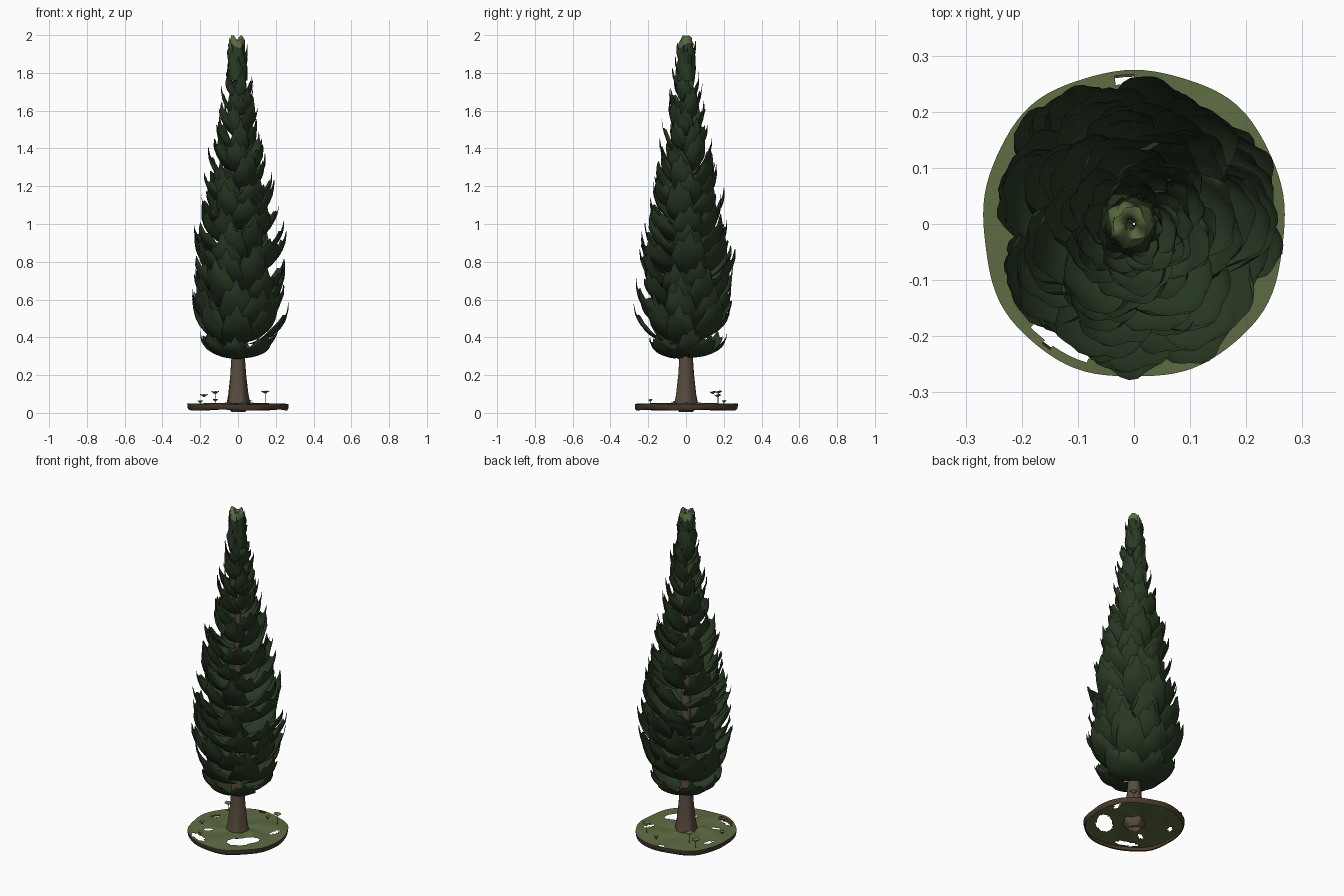
import bpy, bmesh, math, random
from math import sin, cos, pi
from mathutils import Vector

random.seed(23)
cube = bpy.data.objects.get("Cube")
if cube:
    bpy.data.objects.remove(cube, do_unlink=True)


def material(name, rgb):
    m = bpy.data.materials.new(name)
    m.use_nodes = True
    m.diffuse_color = (*rgb, 1)
    bsdf = next(n for n in m.node_tree.nodes if n.type == 'BSDF_PRINCIPLED')
    bsdf.inputs["Base Color"].default_value = (*rgb, 1)
    return m


DARK = material("dark foliage green", (0.022, 0.041, 0.017))
MOSS = material("moss green", (0.11, 0.15, 0.055))
BARK = material("bark brown", (0.10, 0.07, 0.047))
SOIL = material("soil brown", (0.065, 0.042, 0.026))


def finish(name, bm, mats, angle=50):
    mesh = bpy.data.meshes.new(name)
    bm.to_mesh(mesh)
    bm.free()
    for m in mats:
        mesh.materials.append(m)
    ob = bpy.data.objects.new(name, mesh)
    bpy.context.collection.objects.link(ob)
    bpy.ops.object.select_all(action='DESELECT')
    ob.select_set(True)
    bpy.context.view_layer.objects.active = ob
    bpy.ops.object.shade_smooth_by_angle(angle=math.radians(angle))
    return ob


def grid(bm, rows, closed=False):
    """Skin a list of point rows with quads."""
    vs = [[bm.verts.new(p) for p in row] for row in rows]
    n = len(rows[0])
    faces = []
    for a, b in zip(vs, vs[1:]):
        for i in range(n if closed else n - 1):
            j = (i + 1) % n
            faces.append(bm.faces.new((a[i], a[j], b[j], b[i])))
    return faces


def lookup(table, x):
    """Linear interpolation in a short profile."""
    for (x0, y0), (x1, y1) in zip(table, table[1:]):
        if x <= x1:
            f = max(0, (x - x0) / (x1 - x0))
            return y0 + f * (y1 - y0)
    return table[-1][1]


# Trunk with a flared, fluted foot
TRUNK = [(0, 0.03), (0.04, 0.062), (0.1, 0.052), (0.2, 0.042), (0.32, 0.034), (1.0, 0.024), (1.9, 0.002)]
bm = bmesh.new()
rows = []
for z in (0.005, 0.04, 0.06, 0.1, 0.2, 0.32, 0.6, 1.0, 1.4, 1.9):
    flute = 0.13 * math.exp(-z * 6)
    rows.append([Vector((cos(a) * r, sin(a) * r, z)) for a in [2 * pi * i / 20 for i in range(20)]
                 for r in [lookup(TRUNK, z) * (1 + flute * sin(5 * a + 1))]])
grid(bm, rows, True)
finish("trunk", bm, [BARK])

# Foliage silhouette: height of the leaf tips against radius
OUTLINE = [(0.35, 0.185), (0.45, 0.225), (0.58, 0.264), (0.85, 0.258), (1.0, 0.24), (1.2, 0.2),
           (1.4, 0.155), (1.6, 0.112), (1.8, 0.078), (1.92, 0.052), (2.0, 0.04)]


def leaf(bm, angle, z0, height, half, radius):
    """One broad cupped scale sweeping out and up from the trunk to a lobed tip."""
    r0 = lookup(TRUNK, z0) * 0.6
    lean = random.uniform(-0.3, 0.3) * half
    lobe = random.uniform(-0.8, 0.8)
    drop = random.uniform(0.15, 0.32)
    rows = []
    steps, cols = 9, 12
    for k in range(steps + 1):
        t = k / steps
        row = []
        for c in range(cols + 1):
            u = 2 * c / cols - 1
            # outer corners stop short, side lobes break up the end
            reach = t * (1 - drop * abs(u) ** 1.2 + 0.05 * (cos(3 * pi * u + lobe) - 1))
            width = half * (1 - 0.38 * max(0, (t - 0.5) / 0.5) ** 1.5)
            a = angle + u * width + lean * t * t
            r = r0 + (radius - r0) * sin(min(reach, 1) * pi / 2) ** 0.85
            r *= 1 - 0.07 * u * u
            r += 0.005 * sin(9 * t + 5 * lobe + 4 * u) * t
            row.append(Vector((cos(a) * r, sin(a) * r, z0 + height * reach ** 1.8)))
        rows.append(row)
    return grid(bm, rows)


bm = bmesh.new()
tiers = 17
for i in range(tiers):
    f = i / (tiers - 1)
    z0 = 0.285 + 1.47 * f ** 1.06
    height = (0.25 - 0.08 * f) if i else 0.14
    count = round(8.4 - 3.4 * f)
    for j in range(count):
        angle = 2 * pi * (j + 0.5 * (i % 2) + random.uniform(-0.16, 0.16)) / count + i * 0.3
        h = height * random.uniform(0.82, 1.15)
        z = z0 + (random.uniform(-0.02, 0.025) if i else random.uniform(0, 0.015))
        radius = lookup(OUTLINE, z + h) * random.uniform(0.91, 1.05)
        leaf(bm, angle, z, h, pi / count * 1.42, radius)
finish("foliage", bm, [DARK], 70)

# Crown: lumpy sleeve closing over the tip, with a pale curled-in rim
bm = bmesh.new()
rows = []
for k, (r, z) in enumerate(((0.05, 1.76), (0.052, 1.83), (0.044, 1.87), (0.047, 1.91), (0.039, 1.945),
                            (0.036, 1.965), (0.029, 1.986), (0.019, 1.984), (0.011, 1.968), (0.008, 1.93))):
    row = []
    for i in range(24):
        a = 2 * pi * i / 24
        lump = r * (1 + 0.13 * sin(3 * a + 1.7 * k) + 0.06 * sin(7 * a - k))
        row.append(Vector((cos(a) * lump - 0.006, sin(a) * lump, z + 0.013 * sin(2 * a + 0.8) * (k > 3))))
    rows.append(row)
grid(bm, rows, True)
for j in range(5):
    leaf(bm, j * 2.5, 1.77 + 0.012 * j, 0.17, 0.9, 0.05)
for face in bm.faces:
    face.material_index = int(face.calc_center_median().z > 1.94)
finish("crown", bm, [DARK, MOSS], 70)

# Ground disc with worn holes: (x, y, half length, half width, turn)
HOLES = [(0.115, -0.115, 0.09, 0.045, pi / 4), (-0.12, -0.21, 0.06, 0.022, -0.42),
         (-0.01, 0.257, 0.018, 0.01, 0), (-0.13, -0.1, 0.025, 0.012, 0.5),
         (0.19, 0.08, 0.03, 0.014, 1.2), (-0.2, 0.07, 0.025, 0.012, 1.0)]


def in_hole(p):
    for x, y, a, b, turn in HOLES:
        dx, dy = p.x - x, p.y - y
        u = dx * cos(turn) + dy * sin(turn)
        v = dy * cos(turn) - dx * sin(turn)
        if (u / a) ** 2 + (v / b) ** 2 < 1:
            return True
    return False


def disc_ring(r, z, wave, seg=96):
    pts = []
    for i in range(seg):
        a = 2 * pi * i / seg
        edge = r * (1 + 0.014 * sin(4 * a - 1.6) + 0.006 * sin(9 * a))
        edge *= 1 + 0.018 * sin(a) ** 2
        pts.append(Vector((cos(a) * edge, sin(a) * edge, z + wave * sin(5 * a + r * 20))))
    return pts


bm = bmesh.new()
top = grid(bm, [disc_ring(0.03 + 0.00807 * k, 0.052 - 0.0002 * k, 0.003) for k in range(31)], True)
bmesh.ops.delete(bm, geom=[f for f in top if in_hole(f.calc_center_median())], context='FACES')
finish("moss_ground", bm, [MOSS])

# Earthy rim hanging below the edge of the moss
bm = bmesh.new()
grid(bm, [disc_ring(r, z, 0.003) for r, z in
          ((0.272, 0.046), (0.2715, 0.034), (0.269, 0.022), (0.264, 0.015), (0.26, 0.019))], True)
finish("soil_rim", bm, [SOIL])

# Sprouts: thin stem with a flat ragged cap
bm = bmesh.new()
for x, y, z, size in ((-0.12, 0.14, 0.113, 0.022), (0.145, 0.17, 0.115, 0.022),
                      (-0.18, 0.165, 0.097, 0.022), (-0.12, -0.19, 0.072, 0.014),
                      (0.06, 0.2, 0.066, 0.014), (-0.2, -0.06, 0.064, 0.014)):
    rows = []
    for r, h in ((0.001, 0.045), (0.001, z - 0.014), (size * 0.6, z - 0.005), (size, z)):
        rows.append([Vector((x + cos(a) * r, y + sin(a) * r, h + 0.15 * r * sin(3 * a)))
                     for a in [2 * pi * i / 9 for i in range(9)]])
    for k, face in enumerate(grid(bm, rows, True)):
        face.material_index = int(k < 9)
finish("sprouts", bm, [MOSS, BARK])
